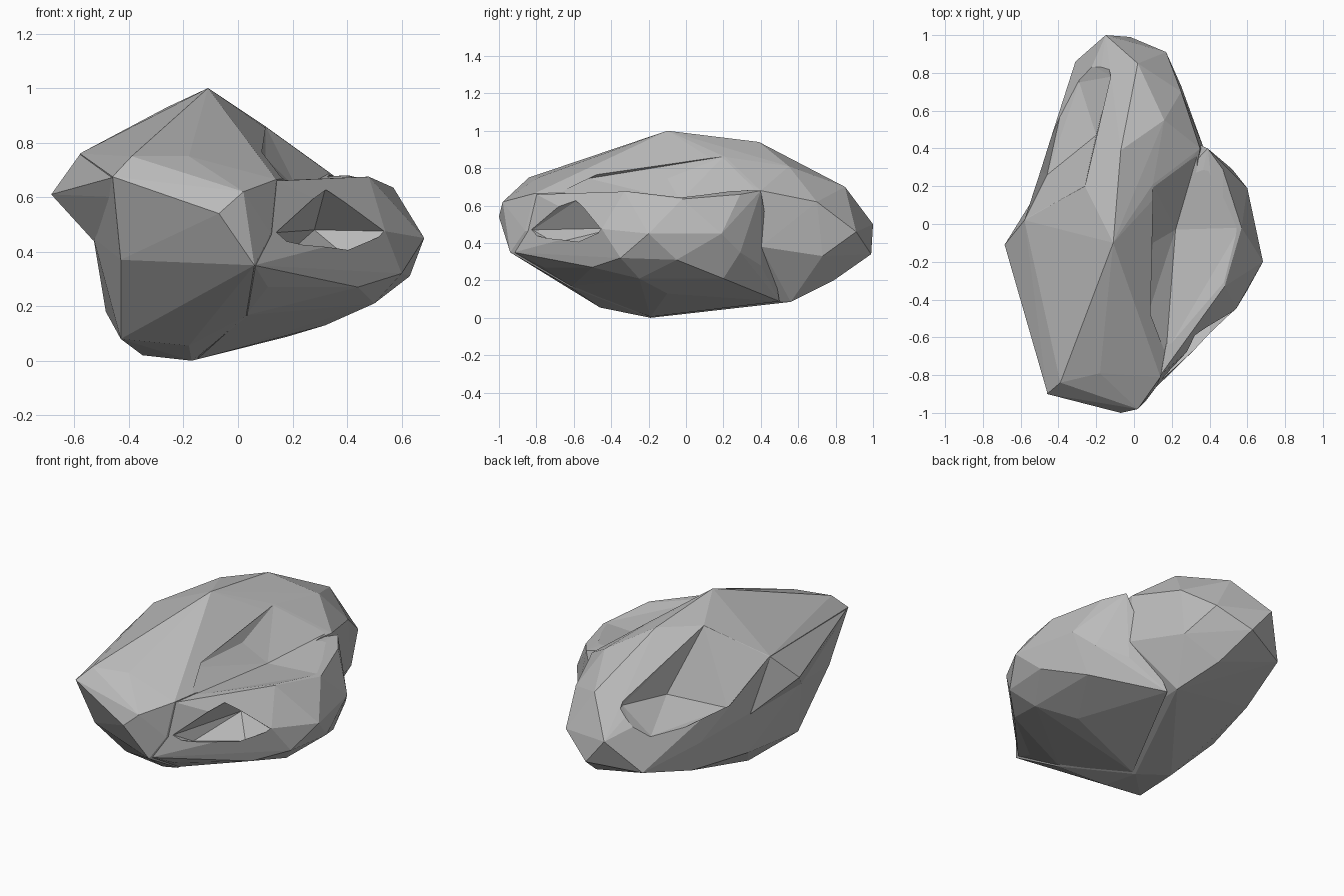
import bpy, bmesh

grey = bpy.data.materials.new("stone grey")
grey.diffuse_color = (0.5, 0.5, 0.5, 1)


def hull(name, points):
    """Faceted convex stone chunk wrapped around a few corner points."""
    bm = bmesh.new()
    for p in points:
        bm.verts.new(p)
    bmesh.ops.convex_hull(bm, input=bm.verts[:])
    bmesh.ops.delete(bm, geom=[v for v in bm.verts if not v.link_faces], context='VERTS')
    bmesh.ops.recalc_face_normals(bm, faces=bm.faces[:])
    me = bpy.data.meshes.new(name)
    bm.to_mesh(me)
    bm.free()
    me.materials.append(grey)
    ob = bpy.data.objects.new(name, me)
    bpy.context.collection.objects.link(ob)
    return ob


def combine(target, other, operation):
    """Join or carve with a boolean, then drop the helper."""
    mod = target.modifiers.new("cut", 'BOOLEAN')
    mod.object, mod.operation, mod.solver = other, operation, 'EXACT'
    bpy.context.view_layer.objects.active = target
    bpy.ops.object.modifier_apply(modifier=mod.name)
    bpy.data.objects.remove(other)


# main mass: crest, front nose, underside, back end and left flank
boulder = hull("boulder", [
    (-.11, -.10, 1.0), (-.07, .39, .94), (-.26, .20, .93), (.02, .85, .70),
    (-.58, .02, .76), (.16, .55, .81), (.10, .21, .86),
    (-.46, -.90, .675), (-.39, -.84, .75), (-.18, -.79, .75), (.02, -.98, .62),
    (-.07, -1.0, .54), (.14, -.81, .665), (.12, -.86, .465), (.06, -.94, .35),
    (-.12, -.88, .37), (-.43, -.76, .37), (.03, -.62, .165), (-.18, -.46, .055),
    (-.43, -.46, .08), (-.17, -.19, 0), (-.35, -.10, .02), (.16, .56, .085),
    (.05, .79, .20), (-.02, .99, .34), (-.15, 1.0, .50), (.17, .91, .46),
    (.25, .70, .62), (.25, .73, .33), (.35, .40, .68), (.37, .40, .38),
    (-.31, .86, .30), (-.43, .48, .37), (-.39, .50, .20), (-.53, .15, .45),
    (-.485, .10, .18), (-.53, -.35, .45)])

# pointed spur sticking out on the left
combine(boulder, hull("spur", [
    (-.685, -.11, .61), (-.53, -.35, .44), (-.53, .14, .44), (-.58, .02, .757),
    (-.46, -.89, .672), (-.45, -.84, .60), (-.3, -.1, .6), (-.4, -.6, .65)]), 'UNION')

# lower shoulder on the right
combine(boulder, hull("shoulder", [
    (.48, -.33, .675), (.57, -.02, .635), (.683, -.20, .45), (.60, .19, .45),
    (.47, .29, .66), (.39, .40, .68), (.20, .20, .66), (.14, -.80, .66),
    (.32, -.57, .63), (.54, -.45, .475), (.60, -.35, .32), (.63, -.05, .31),
    (.52, .29, .35), (.50, .20, .21), (.37, .40, .28), (.44, -.50, .27),
    (.26, -.62, .32), (.11, -.76, .27), (.50, -.25, .21), (.32, -.10, .13),
    (.18, .50, .088), (.03, -.61, .167), (.06, -.92, .35), (-.15, -.19, .005)]), 'UNION')

# notch under the shoulder's front lip, running up beside the nose
combine(boulder, hull("notch_cutter", [
    (.28, -.37, .48), (.32, -.58, .63), (.55, -.46, .475), (.40, -.50, .38),
    (.19, -.70, .40), (.42, -.90, .52), (.14, -.82, .47), (.16, -.95, .5)]), 'DIFFERENCE')

# shallow groove between crest and shoulder
combine(boulder, hull("groove_cutter", [
    (.22, -.03, .625), (.10, -.10, .745), (.10, .20, .862), (.34, .38, .69),
    (.56, -.02, .645), (.48, -.33, .68), (.17, -.68, .665), (.06, -.52, .745),
    (.40, 0, 1.0)]), 'DIFFERENCE')

# stepped hollow on the back left, below the crest
combine(boulder, hull("hollow_cutter", [
    (-.26, .20, .93), (-.20, .47, .60), (-.12, .78, .63), (-.46, .26, .506),
    (-.29, .75, .477), (-.58, .02, .765), (-.16, .80, .95), (-.80, .50, .85),
    (-.32, .90, .47), (-.17, .95, .62)]), 'DIFFERENCE')
